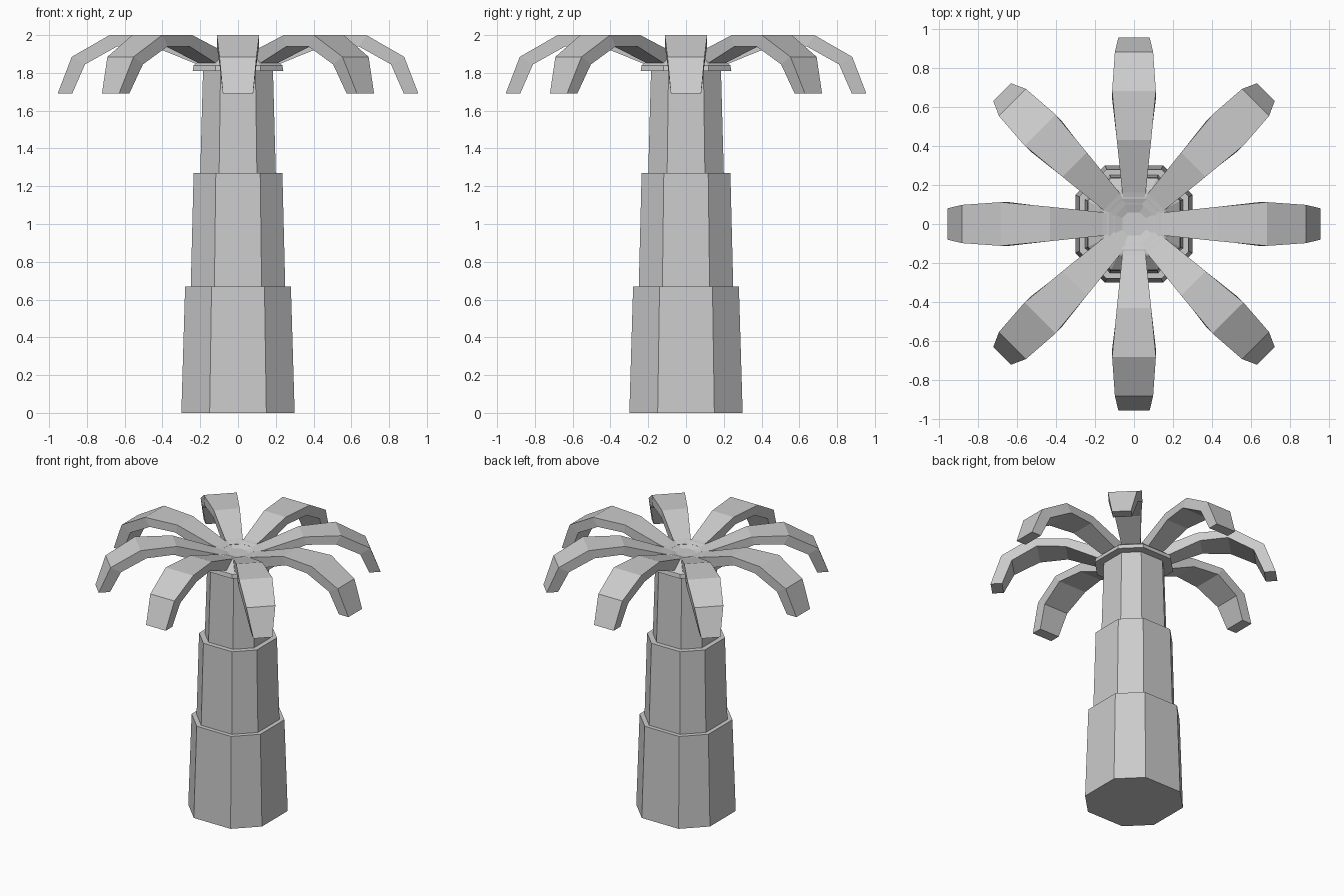
import bpy, bmesh, math
from mathutils import Matrix, Vector

if "Cube" in bpy.data.objects:
    bpy.data.objects.remove(bpy.data.objects["Cube"])


def finish(name, bm):
    bmesh.ops.recalc_face_normals(bm, faces=bm.faces)
    me = bpy.data.meshes.new(name)
    bm.to_mesh(me)
    bm.free()
    ob = bpy.data.objects.new(name, me)
    bpy.context.collection.objects.link(ob)
    return ob


def loft(name, rings, turn=0.0):
    """Skin a stack of equal-length point rings and cap both ends."""
    bm = bmesh.new()
    rot = Matrix.Rotation(turn, 3, 'Z')
    vs = [[bm.verts.new(rot @ Vector(p)) for p in r] for r in rings]
    n = len(vs[0])
    for a, b in zip(vs, vs[1:]):
        for i in range(n):
            j = (i + 1) % n
            bm.faces.new((a[i], a[j], b[j], b[i]))
    bm.faces.new(vs[0])
    bm.faces.new(vs[-1])
    return finish(name, bm)


def octagon(h, z):
    """Square of half-width h with its corners cut at half way."""
    c = h / 2
    return [(h, -c, z), (h, c, z), (c, h, z), (-c, h, z),
            (-h, c, z), (-h, -c, z), (-c, -h, z), (c, -h, z)]


# Trunk: three stacked tapering tiers
for name, h0, h1, z0, z1 in (("trunk_lower", 0.30, 0.28, 0.0, 0.67),
                             ("trunk_middle", 0.25, 0.235, 0.67, 1.27),
                             ("trunk_upper", 0.20, 0.185, 1.27, 1.82)):
    loft(name, [octagon(h0, z0), octagon(h1, z1)])

# Crown hub with a shallow dish on top
loft("crown_hub", [octagon(h, z) for h, z in
                   ((0.24, 1.81), (0.235, 1.84), (0.16, 1.90),
                    (0.13, 1.905), (0.06, 1.88))])

# Fronds: top point (r, z), bottom point (r, z), half width
sections = [((0.10, 1.895), (0.12, 1.82), 0.045),
            ((0.16, 1.91), (0.19, 1.835), 0.06),
            ((0.43, 2.00), (0.45, 1.94), 0.088),
            ((0.68, 2.00), (0.64, 1.94), 0.112),
            ((0.88, 1.885), (0.81, 1.845), 0.098),
            ((0.955, 1.69), (0.878, 1.69), 0.08)]
for k in range(8):
    s = 0.8 if k % 2 else 1.0   # diagonal fronds have narrower tips
    rings = []
    for i, ((tr, tz), (br, bz), w) in enumerate(sections):
        if i == len(sections) - 1:
            w *= s
        rings.append([(tr, -w, tz), (tr, w, tz), (br, w, bz), (br, -w, bz)])
    loft(f"frond_{k + 1}", rings, k * math.pi / 4)
